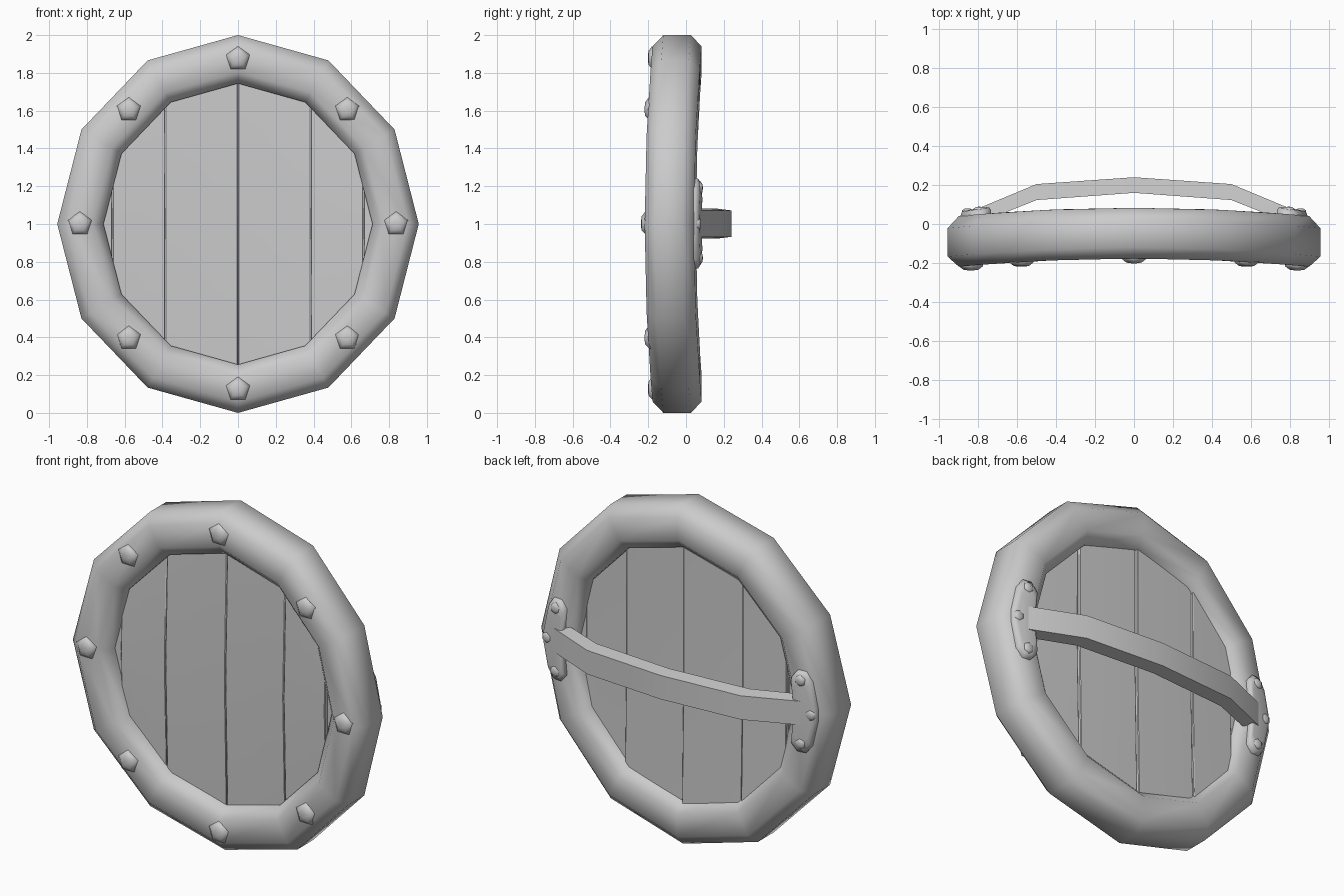
import bpy, bmesh, math
from mathutils import Vector

if "Cube" in bpy.data.objects:
    bpy.data.objects.remove(bpy.data.objects["Cube"])

WIDE = 0.957      # width of the shield relative to its height
MID = -0.047      # depth of the rim centre at the top

grey = bpy.data.materials.new("plain_grey")
grey.use_nodes = True
grey.diffuse_color = (0.6, 0.6, 0.6, 1)
grey.node_tree.nodes["Principled BSDF"].inputs["Base Color"].default_value = (0.6, 0.6, 0.6, 1)


def bend(x):
    """Depth shift that curves the shield across its width."""
    return -0.052 * x * x


def finish(name, bm, angle=40, bevel=0):
    bmesh.ops.recalc_face_normals(bm, faces=bm.faces)
    mesh = bpy.data.meshes.new(name)
    bm.to_mesh(mesh)
    bm.free()
    mesh.materials.append(grey)
    obj = bpy.data.objects.new(name, mesh)
    bpy.context.collection.objects.link(obj)
    if bevel:
        mod = obj.modifiers.new("bevel", "BEVEL")
        mod.width, mod.segments = bevel, 1
        mod.angle_limit = math.radians(50)
    bpy.ops.object.select_all(action="DESELECT")
    obj.select_set(True)
    bpy.context.view_layer.objects.active = obj
    bpy.ops.object.shade_smooth_by_angle(angle=math.radians(angle))
    return obj


def skin(bm, rings, closed=False):
    """Join equal loops of points into a tube, capped when it is open."""
    loops = [[bm.verts.new(p) for p in ring] for ring in rings]
    n = len(loops[0])
    for i in range(len(loops) if closed else len(loops) - 1):
        a, b = loops[i], loops[(i + 1) % len(loops)]
        for j in range(n):
            k = (j + 1) % n
            bm.faces.new((a[j], a[k], b[k], b[j]))
    if not closed:
        bm.faces.new(loops[0])
        bm.faces.new(loops[-1])


def dome(name, x, y, z, radius, height, side, count=5):
    """Low rounded stud pointing along side * y."""
    rings = []
    for scale, depth in ((1, -0.03), (1, 0.1 * height), (0.62, 0.85 * height), (0.2, height)):
        rings.append([(x + radius * scale * math.sin(math.tau * i / count),
                       y + side * depth,
                       z + radius * scale * math.cos(math.tau * i / count)) for i in range(count)])
    bm = bmesh.new()
    skin(bm, rings)
    finish(name, bm, 60)


# Twelve-sided rim with an octagonal section
half = [(0.128, 0.073), (0.068, 0.13), (-0.068, 0.13), (-0.128, 0.073)]
section = half + [(r, -y) for r, y in reversed(half)]
rings = []
for i in range(12):
    a = math.tau * i / 12
    ring = []
    for r, y in section:
        x = WIDE * (0.872 + r) * math.sin(a)
        ring.append((x, MID + y + bend(x), 1 + (0.872 + r) * math.cos(a)))
    rings.append(ring)
bm = bmesh.new()
skin(bm, rings, closed=True)
finish("rim", bm, 50)


# Thick vertical planks, their ends hidden inside the rim
def reach(x):
    return 0.87 * math.sqrt(max(0.0, 1 - (x / (0.87 * WIDE)) ** 2))


edges = [-0.8, -0.665, -0.385, 0, 0.385, 0.665, 0.8]
backs = [0.02, 0.035, 0.027, 0.015, 0.002, -0.01]
for n, (left, right, back) in enumerate(zip(edges, edges[1:], backs)):
    bow = 0.0 if n in (0, 5) else 0.02
    rings = []
    for i in range(4):
        x = left + 0.001 + (right - left - 0.002) * i / 3
        front, h = -0.1 + bend(x), reach(x)
        rear = back + bend(x)
        rings.append([(x, front, 1 - h), (x, front - bow, 1), (x, front, 1 + h),
                      (x, rear, 1 + h), (x, rear, 1), (x, rear + 0.015, 1 - h)])
    bm = bmesh.new()
    skin(bm, rings)
    finish(f"plank_{n + 1}", bm, 40, 0.004)

# Eight studs around the front of the rim
for i in range(8):
    a = math.tau * i / 8
    r = 0.855 if i % 2 else 0.875
    x = WIDE * r * math.sin(a)
    dome(f"front_stud_{i + 1}", x, MID - 0.13 + bend(x), 1 + r * math.cos(a), 0.066, 0.025, -1)

# Hand strap across the back
outer = [(0.86, 0.055), (0.5, 0.205), (0, 0.24)]
inner = [(0.76, 0.02), (0.5, 0.123), (0, 0.16)]
outer += [(-x, y) for x, y in reversed(outer[:2])]
inner += [(-x, y) for x, y in reversed(inner[:2])]
rings = []
for (xo, yo), (xi, yi) in zip(outer, inner):
    rings.append([(xo, yo, 0.932), (xo, yo, 1.072), (xi, yi, 1.082), (xi, yi, 0.922)])
bm = bmesh.new()
skin(bm, rings)
finish("hand_strap", bm, 20)

# Bracket plates and rivets holding the strap ends
outline = [(0.77, -0.235), (0.82, -0.235), (0.855, -0.19), (0.89, -0.04),
           (0.89, 0.04), (0.855, 0.19), (0.82, 0.24), (0.77, 0.24),
           (0.735, 0.195), (0.75, 0.04), (0.75, -0.04), (0.735, -0.195)]
centre = Vector((0.81, 0))
for side, label in ((1, "left"), (-1, "right")):
    rings = []
    for scale, y in ((1, 0.0), (1, 0.06), (0.9, 0.076), (0.7, 0.08)):
        points = [centre + (Vector(p) - centre) * scale for p in outline]
        rings.append([(side * p.x, y - 0.15 * (p.x - 0.8), 1 + p.y) for p in points])
    bm = bmesh.new()
    skin(bm, rings)
    finish(f"{label}_bracket", bm, 60)
    for i, (x, z) in enumerate(((0.795, 1.19), (0.855, 1.0), (0.795, 0.82))):
        dome(f"{label}_rivet_{i + 1}", side * x, 0.076 - 0.15 * (x - 0.8), z, 0.034, 0.012, 1, 6)
